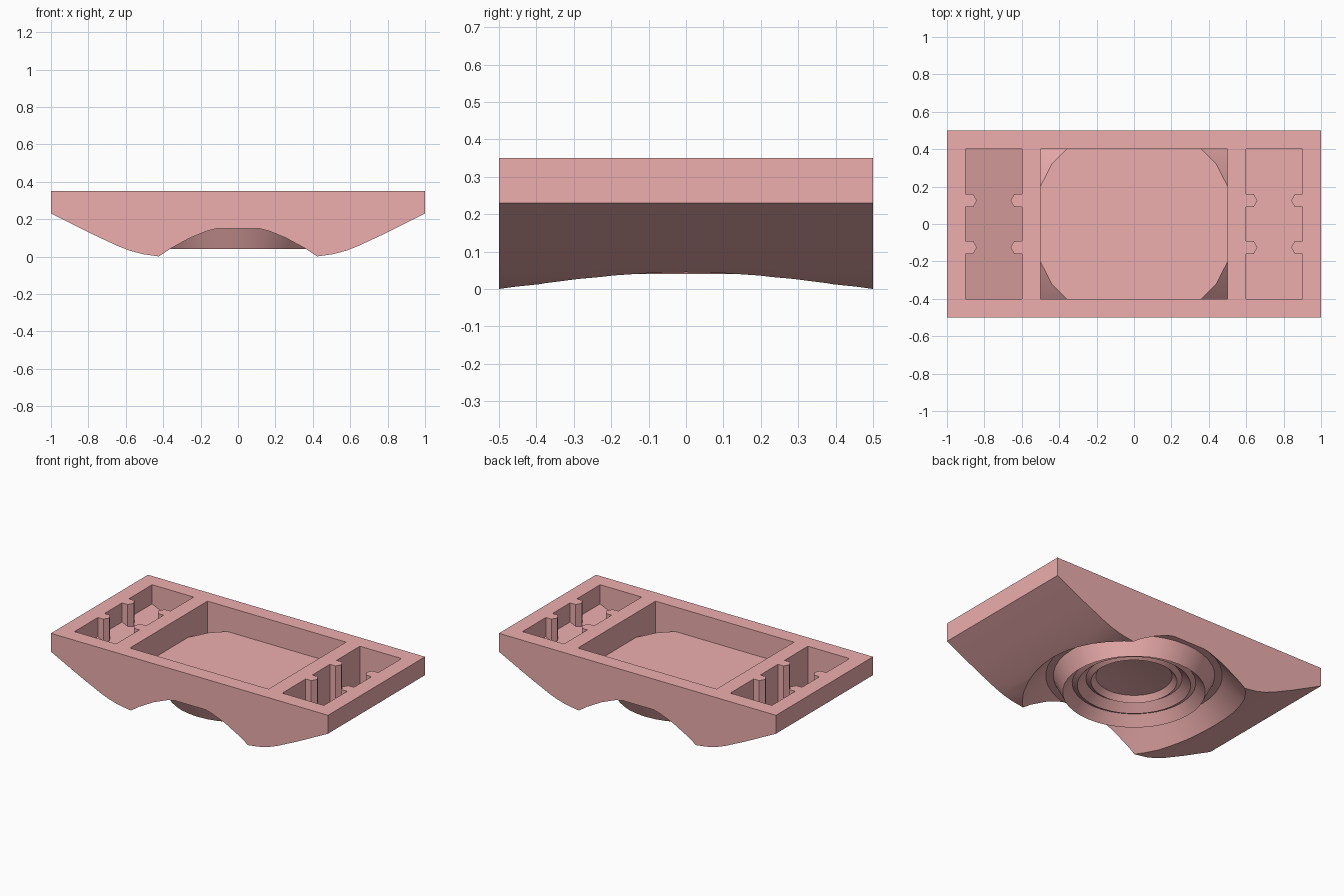
import bpy, bmesh, math

if "Cube" in bpy.data.objects:
    bpy.data.objects.remove(bpy.data.objects["Cube"])


def finish(name, bm):
    bmesh.ops.recalc_face_normals(bm, faces=bm.faces)
    me = bpy.data.meshes.new(name)
    bm.to_mesh(me)
    bm.free()
    ob = bpy.data.objects.new(name, me)
    bpy.context.collection.objects.link(ob)
    return ob


def prism(name, profile, half_y):
    """Extrude an x/z profile along y."""
    bm = bmesh.new()
    face = bm.faces.new([bm.verts.new((x, -half_y, z)) for x, z in profile])
    res = bmesh.ops.extrude_face_region(bm, geom=[face])
    moved = [v for v in res["geom"] if isinstance(v, bmesh.types.BMVert)]
    bmesh.ops.translate(bm, verts=moved, vec=(0, 2 * half_y, 0))
    return finish(name, bm)


def lathe(name, profile, sides):
    """Solid of revolution; the profile starts and ends on the axis."""
    bm = bmesh.new()
    rings = []
    for r, z in profile:
        if r == 0:
            rings.append([bm.verts.new((0, 0, z))] * sides)
        else:
            rings.append([bm.verts.new((r * math.cos(math.tau * i / sides),
                                        r * math.sin(math.tau * i / sides), z))
                          for i in range(sides)])
    for a, b in zip(rings, rings[1:]):
        for i in range(sides):
            j = (i + 1) % sides
            bm.faces.new(list(dict.fromkeys((a[i], a[j], b[j], b[i]))))
    return finish(name, bm)


def cut(target, cutter):
    """Subtract the cutter and remove it."""
    mod = target.modifiers.new("cut", "BOOLEAN")
    mod.operation, mod.solver, mod.object = "DIFFERENCE", "EXACT", cutter
    dg = bpy.context.evaluated_depsgraph_get()
    me = bpy.data.meshes.new_from_object(target.evaluated_get(dg))
    target.modifiers.clear()
    target.data = me
    bpy.data.objects.remove(cutter)


# Boat-shaped block
half = [(0.42, 0), (0.51, 0.013), (0.58, 0.032), (0.64, 0.055),
        (0.79, 0.125), (1, 0.23), (1, 0.35)]
body = prism("hull_tray", half + [(-x, z) for x, z in reversed(half)], 0.5)

# Round groove and stepped rings underneath
underside = [(0, 0.165), (0.12, 0.16), (0.222, 0.145), (0.25, 0.11), (0.28, 0.13),
             (0.33, 0.085), (0.36, 0.10), (0.415, 0.04), (0.47, 0.15),
             (0.514, 0.15), (0.705, -0.05), (0, -0.05)]
cut(body, lathe("ring_cutter", underside, 40))

# Central pocket whose corners drop away around a round floor
pocket = prism("pocket_cutter", [(-0.5, 0.05), (0.5, 0.05), (0.5, 0.6), (-0.5, 0.6)], 0.4)
cut(pocket, lathe("floor_plug", [(0, 0.19), (0.544, 0.19), (0.74, 0), (0, 0)], 20))
cut(body, pocket)

# Side pockets with sloped floors and hexagonal pegs against the walls
for s in (-1, 1):
    side = prism("side_cutter", [(s * x, z) for x, z in
                 ((0.6, 0.09), (0.9, 0.225), (0.9, 0.5), (0.6, 0.5))], 0.4)
    for x in (0.62, 0.88):
        for y in (-0.125, 0.125):
            peg = lathe("peg", [(0, 0), (0.04, 0), (0.04, 0.35), (0, 0.35)], 6)
            peg.location = (s * x, y, 0)
            bpy.context.view_layer.update()
            cut(side, peg)
    cut(body, side)

# Colour and shading
mat = bpy.data.materials.new("salmon")
mat.diffuse_color = (0.85, 0.42, 0.42, 1)
mat.use_nodes = True
mat.node_tree.nodes["Principled BSDF"].inputs["Base Color"].default_value = mat.diffuse_color
body.data.materials.clear()
body.data.materials.append(mat)
bpy.context.view_layer.objects.active = body
body.select_set(True)
bpy.ops.object.shade_smooth_by_angle(angle=math.radians(17))
